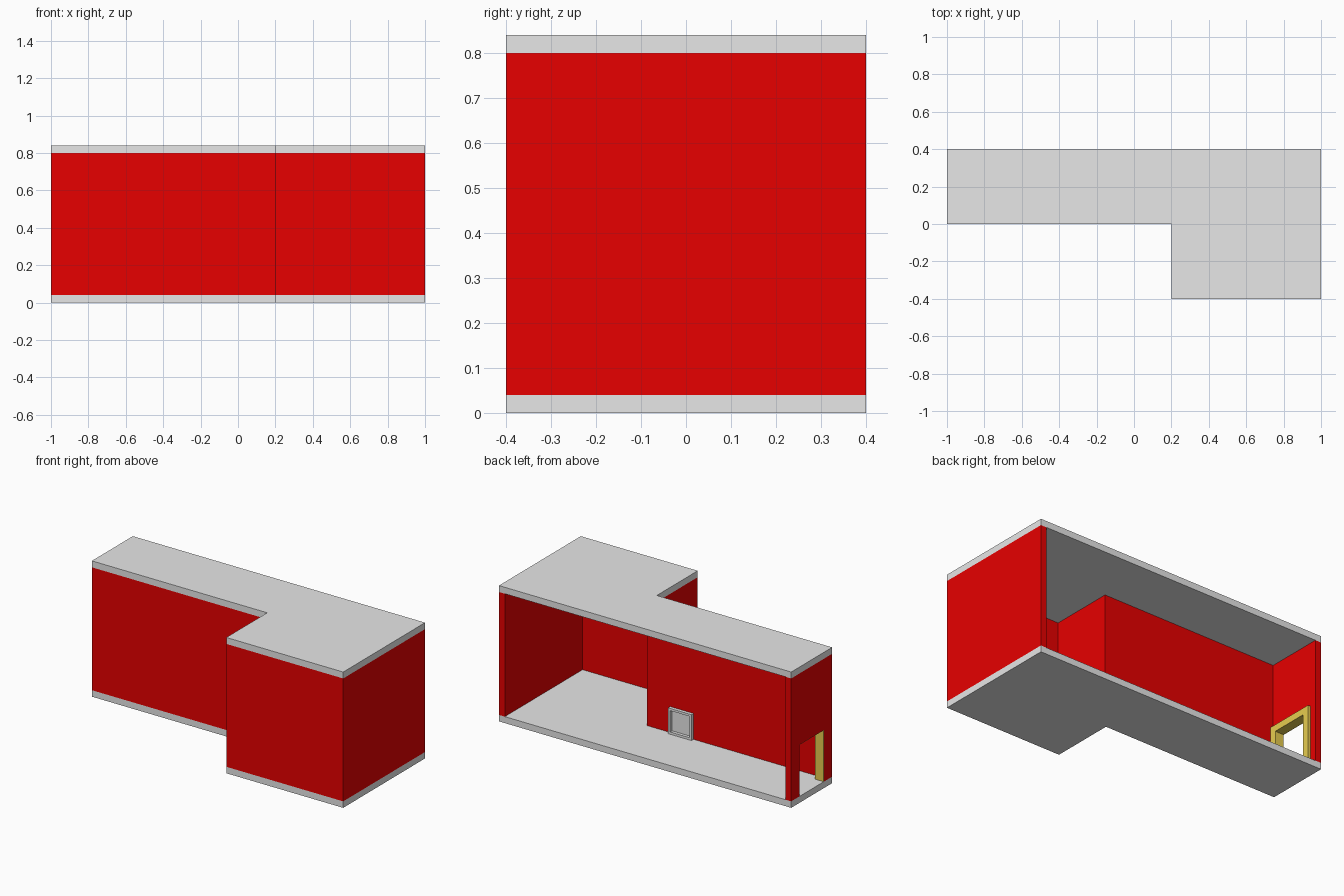
import bpy
import bmesh
from mathutils import Vector

cube = bpy.data.objects.get("Cube")
if cube:
    bpy.data.objects.remove(cube, do_unlink=True)


def material(name, colour):
    mat = bpy.data.materials.new(name)
    mat.use_nodes = True
    mat.diffuse_color = (*colour, 1)
    mat.node_tree.nodes["Principled BSDF"].inputs["Base Color"].default_value = (*colour, 1)
    return mat


grey = material("pale grey", (0.8, 0.8, 0.8))
red = material("wall red", (0.8, 0, 0))
yellow = material("ochre trim", (0.8, 0.61, 0.08))


def finish(name, bm, mat):
    bmesh.ops.recalc_face_normals(bm, faces=bm.faces)
    mesh = bpy.data.meshes.new(name)
    bm.to_mesh(mesh)
    bm.free()
    mesh.materials.append(mat)
    obj = bpy.data.objects.new(name, mesh)
    bpy.context.collection.objects.link(obj)


def prism(name, outline, axis, low, high, mat):
    """Extrude a flat outline along x (outline in y, z) or z (outline in x, y)."""
    bm = bmesh.new()
    place = {"x": lambda a, b: (low, a, b), "z": lambda a, b: (a, b, low)}[axis]
    face = bm.faces.new([bm.verts.new(place(a, b)) for a, b in outline])
    new = bmesh.ops.extrude_face_region(bm, geom=[face])["geom"]
    step = Vector((high - low, 0, 0) if axis == "x" else (0, 0, high - low))
    bmesh.ops.translate(bm, vec=step, verts=[v for v in new if isinstance(v, bmesh.types.BMVert)])
    finish(name, bm, mat)


def arch(outer, inner, base, top, inner_top):
    """Doorway outline open at the bottom."""
    return [(outer[0], base), (outer[0], top), (outer[1], top), (outer[1], base),
            (inner[1], base), (inner[1], inner_top), (inner[0], inner_top), (inner[0], base)]


T = 0.04            # wall and slab thickness
FLOOR, CEILING = T, 0.8

# Floor and roof slabs
plan = [(-1, 0), (0.2, 0), (0.2, -0.4), (1, -0.4), (1, 0.4), (-1, 0.4)]
prism("floor", plan, "z", 0, FLOOR, grey)
prism("roof", plan, "z", CEILING, CEILING + T, grey)

# Walls around the front and one side, open at the back
walls = [(-1 + T, 0), (0.2, 0), (0.2, -0.4), (1, -0.4), (1, 0.4), (1 - T, 0.4),
         (1 - T, -0.4 + T), (0.2 + T, -0.4 + T), (0.2 + T, T), (-1 + T, T)]
prism("main_walls", walls, "z", FLOOR, CEILING, red)

# End wall with doorway
prism("end_wall", arch((0, 0.4), (0.08, 0.32), FLOOR, CEILING, 0.36), "x", -1, -1 + T, red)

# Door trim on the inside, and a thin lining through the doorway
prism("door_trim", arch((0.04, 0.36), (0.082, 0.318), FLOOR, 0.4, 0.358), "x", -1 + T, -0.94, yellow)
prism("door_lining", arch((0.08, 0.32), (0.082, 0.318), FLOOR, 0.36, 0.358), "x", -1, -1 + T, yellow)

# Small square frame on the inner wall with a recessed panel
bm = bmesh.new()
bmesh.ops.create_cube(bm, size=1)
bmesh.ops.scale(bm, vec=(0.16, 0.02, 0.16), verts=bm.verts)
bmesh.ops.translate(bm, vec=(0, T + 0.01, FLOOR + 0.08), verts=bm.verts)
front = max(bm.faces, key=lambda f: f.calc_center_median().y)
bmesh.ops.inset_individual(bm, faces=[front], thickness=0.02)
back = bmesh.ops.extrude_face_region(bm, geom=[front])["geom"]
bmesh.ops.translate(bm, vec=(0, -0.019, 0), verts=[v for v in back if isinstance(v, bmesh.types.BMVert)])
if front.is_valid:
    bmesh.ops.delete(bm, geom=[front], context="FACES_ONLY")
finish("wall_hatch", bm, grey)
